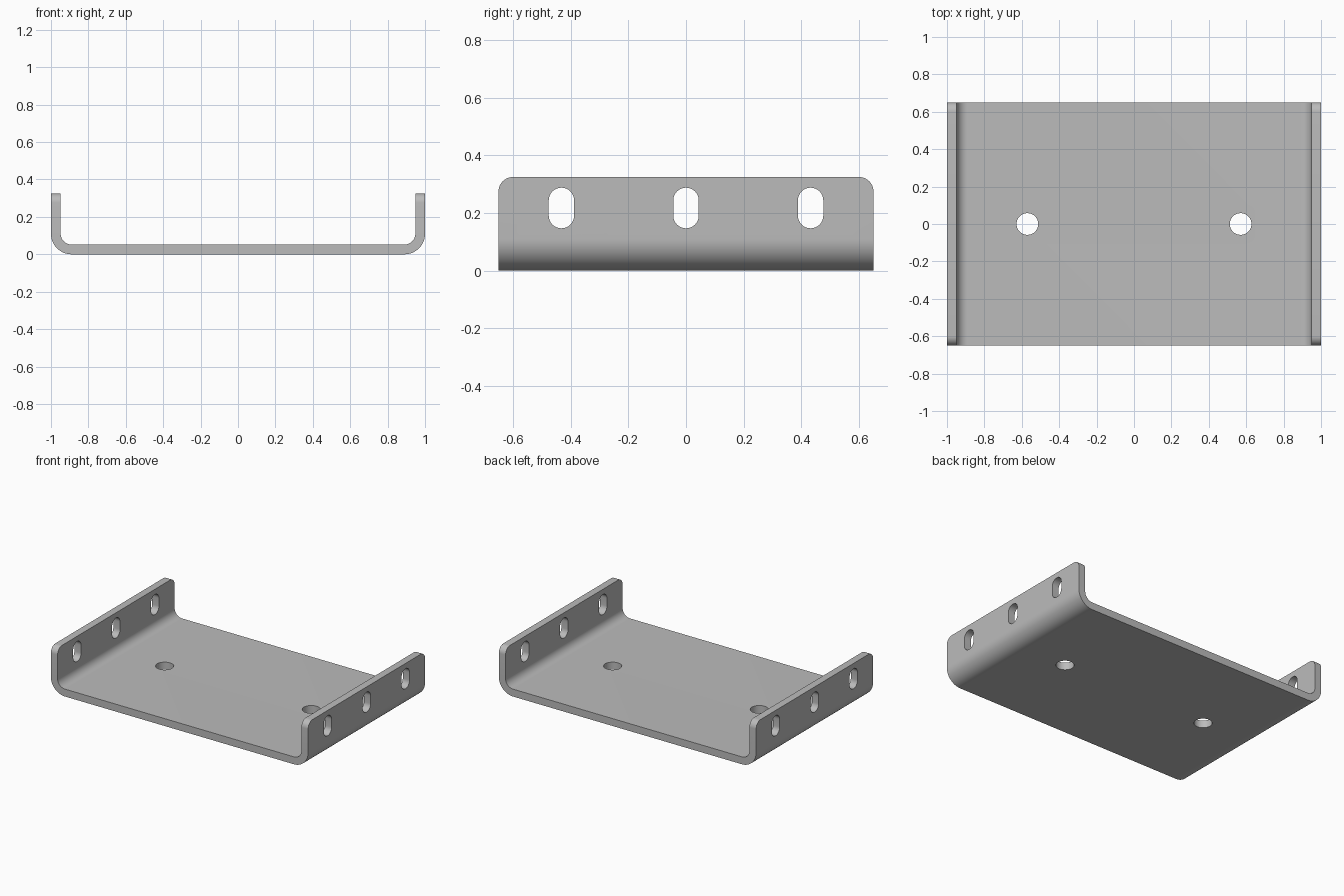
import bpy
import bmesh
import math

cube = bpy.data.objects.get("Cube")
if cube:
    bpy.data.objects.remove(cube, do_unlink=True)

# Main dimensions
HALF_W, HALF_D, HEIGHT, THICK = 1.0, 0.65, 0.325, 0.052
R_OUT, R_IN = 0.11, 0.058
CORNER_R = 0.05

steel = bpy.data.materials.new("grey steel")
steel.use_nodes = True
GREY = (0.5, 0.5, 0.5, 1.0)
steel.diffuse_color = GREY
steel.node_tree.nodes["Principled BSDF"].inputs["Base Color"].default_value = GREY


def arc(cx, cy, r, start, end, steps):
    """Points on an arc, angles in degrees."""
    return [(cx + r * math.cos(math.radians(start + (end - start) * i / steps)),
             cy + r * math.sin(math.radians(start + (end - start) * i / steps)))
            for i in range(steps + 1)]


def prism(name, points, place, offset):
    """Extrude a closed 2D outline, mapped to 3D by place, along offset."""
    bm = bmesh.new()
    face = bm.faces.new([bm.verts.new(place(*p)) for p in points])
    moved = bmesh.ops.extrude_face_region(bm, geom=[face], use_keep_orig=True)["geom"]
    bmesh.ops.translate(bm, vec=offset,
                        verts=[g for g in moved if isinstance(g, bmesh.types.BMVert)])
    bmesh.ops.recalc_face_normals(bm, faces=bm.faces)
    mesh = bpy.data.meshes.new(name)
    bm.to_mesh(mesh)
    bm.free()
    mesh.materials.append(steel)
    obj = bpy.data.objects.new(name, mesh)
    bpy.context.collection.objects.link(obj)
    return obj


# Bent sheet: right half of the section, then its mirror
inner_x = HALF_W - THICK
half = arc(HALF_W - R_OUT, R_OUT, R_OUT, -90, 0, 16)
half += [(HALF_W, HEIGHT), (inner_x, HEIGHT)]
half += arc(inner_x - R_IN, THICK + R_IN, R_IN, 0, -90, 16)
section = half + [(-x, z) for x, z in reversed(half)]
bracket = prism("channel_bracket", section,
                lambda x, z: (x, -HALF_D, z), (0, 2 * HALF_D, 0))

# Rounded upper corners of the flanges
bm = bmesh.new()
bm.from_mesh(bracket.data)
corners = [e for e in bm.edges
           if all(v.co.z > HEIGHT - 0.001 for v in e.verts)
           and abs(e.verts[0].co.y - e.verts[1].co.y) < 0.001]
bmesh.ops.bevel(bm, geom=corners, offset=CORNER_R, segments=10,
                profile=0.5, affect='EDGES')
bm.to_mesh(bracket.data)
bm.free()

# Cutters: three slots through both flanges, two round holes in the base
SLOT_R, SLOT_LOW, SLOT_HIGH = 0.044, 0.147, 0.288
cutters = []
for y in (-0.432, 0.0, 0.432):
    slot = arc(y, SLOT_HIGH - SLOT_R, SLOT_R, 0, 180, 16)
    slot += arc(y, SLOT_LOW + SLOT_R, SLOT_R, 180, 360, 16)
    cutters.append(prism("slot_cutter", slot, lambda a, b: (-1.2, a, b), (2.4, 0, 0)))
for x in (-0.57, 0.57):
    hole = arc(x, 0.0, 0.058, 0, 360, 40)[:-1]
    cutters.append(prism("hole_cutter", hole, lambda a, b: (a, b, -0.1), (0, 0, 0.22)))

bpy.ops.object.select_all(action='DESELECT')
bracket.select_set(True)
bpy.context.view_layer.objects.active = bracket
for cutter in cutters:
    cutter.hide_render = True
    mod = bracket.modifiers.new("cut", 'BOOLEAN')
    mod.operation = 'DIFFERENCE'
    mod.solver = 'EXACT'
    mod.object = cutter
    bpy.ops.object.modifier_apply(modifier=mod.name)
    bpy.data.objects.remove(cutter, do_unlink=True)

# Smooth bends and hole walls, crisp sheet edges
bpy.ops.object.shade_smooth_by_angle(angle=math.radians(30))
